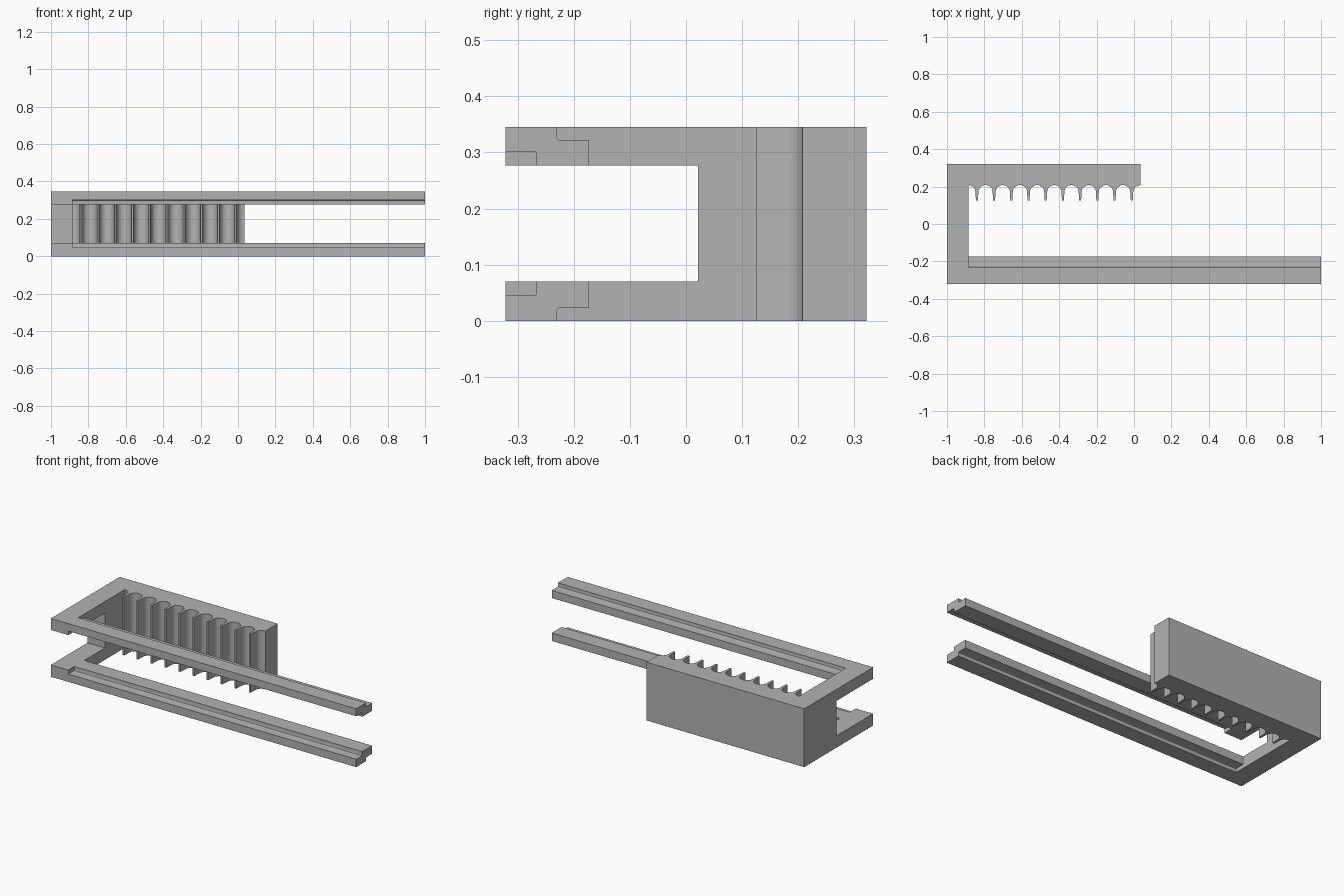
import bpy
import bmesh
import math

cube = bpy.data.objects.get("Cube")
if cube:
    bpy.data.objects.remove(cube, do_unlink=True)

# Overall sizes
HEIGHT = 0.345
BACK, FRONT = 0.322, -0.322
INNER_X = -0.886
RAIL_BACK = -0.173
TEETH, PITCH = 10, 0.092
RACK_END = INNER_X + TEETH * PITCH
TIP_Y, SPRING_Y, CROWN_Y = 0.125, 0.172, 0.208
TIP_HALF, ROOT_HALF = 0.005, 0.008
ARC_STEPS = 10

grey = bpy.data.materials.new("plain grey")
grey.use_nodes = True
grey.diffuse_color = (0.45, 0.45, 0.45, 1)
grey.node_tree.nodes["Principled BSDF"].inputs["Base Color"].default_value = grey.diffuse_color


def make_object(name, bm):
    bmesh.ops.recalc_face_normals(bm, faces=bm.faces)
    mesh = bpy.data.meshes.new(name)
    bm.to_mesh(mesh)
    bm.free()
    mesh.materials.append(grey)
    obj = bpy.data.objects.new(name, mesh)
    bpy.context.collection.objects.link(obj)
    return obj


def prism(name, outline, height):
    bm = bmesh.new()
    face = bm.faces.new([bm.verts.new((x, y, 0)) for x, y in outline])
    top = bmesh.ops.extrude_face_region(bm, geom=[face])["geom"]
    bmesh.ops.translate(bm, vec=(0, 0, height),
                        verts=[v for v in top if isinstance(v, bmesh.types.BMVert)])
    return make_object(name, bm)


def box(name, xs, ys, zs, fillet=0):
    bm = bmesh.new()
    bmesh.ops.create_cube(bm, size=1)
    for v in bm.verts:
        v.co = [r[0] if c < 0 else r[1] for c, r in zip(v.co, (xs, ys, zs))]
    if fillet:
        along = [e for e in bm.edges if abs(e.verts[0].co.x - e.verts[1].co.x) > 0.1]
        bmesh.ops.bevel(bm, geom=along, offset=fillet, segments=3, profile=0.5,
                        affect='EDGES')
    return make_object(name, bm)


def tooth_outline(cx):
    """One tooth with half an arch on each side, from left to right."""
    span = PITCH / 2 - ROOT_HALF
    arc = []
    for i in range(ARC_STEPS + 1):
        a = math.pi / 2 * i / ARC_STEPS
        arc.append((-PITCH / 2 + span * math.sin(a),
                    SPRING_Y + (CROWN_Y - SPRING_Y) * math.cos(a)))
    left = arc + [(-TIP_HALF, TIP_Y)]
    right = [(-x, y) for x, y in reversed(left)]
    return [(cx + x, y) for x, y in left + right[:-1]]


# Plan outline: front rail, end wall and toothed back bar
outline = [(-1, BACK), (-1, FRONT), (1, FRONT), (1, RAIL_BACK), (INNER_X, RAIL_BACK)]
for n in range(TEETH):
    outline += tooth_outline(INNER_X + PITCH * (n + 0.5))
outline += [(RACK_END, CROWN_Y), (RACK_END, BACK)]
frame = prism("toothed_rack_frame", outline, HEIGHT)

# Slot that splits the front into two rails, then the rail rebates
groove_x = (INNER_X, 1.2)
cutters = [
    box("rail_slot_cutter", (-1.2, 1.2), (-0.5, 0.021), (0.07, 0.277)),
    box("front_rebate_cutter", groove_x, (-0.5, -0.266), (0.046, 0.301), 0.004),
    box("top_rebate_cutter", groove_x, (-0.23, -0.05), (0.322, 0.45), 0.005),
    box("bottom_rebate_cutter", groove_x, (-0.23, -0.05), (-0.105, 0.023), 0.005),
]
bpy.ops.object.select_all(action='DESELECT')
bpy.context.view_layer.objects.active = frame
frame.select_set(True)
for cutter in cutters:
    cutter.hide_render = True
    mod = frame.modifiers.new("cut", 'BOOLEAN')
    mod.operation = 'DIFFERENCE'
    mod.solver = 'EXACT'
    mod.object = cutter
    bpy.ops.object.modifier_apply(modifier=mod.name)
    bpy.data.objects.remove(cutter, do_unlink=True)

# Smooth arches, crisp edges
bpy.ops.object.shade_smooth_by_angle(angle=math.radians(30))
